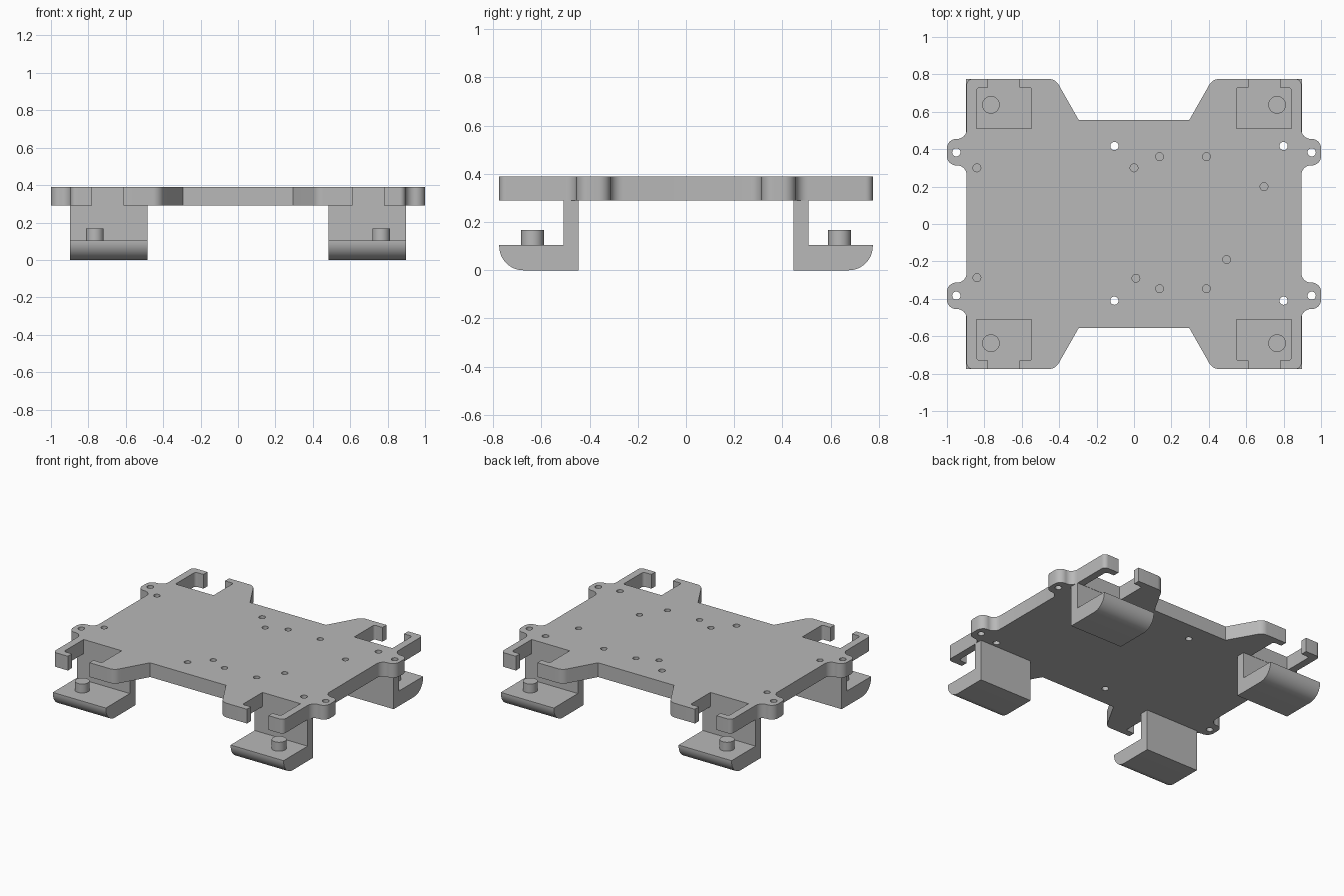
import bpy
import bmesh
import math
from mathutils import Vector, Matrix

cube = bpy.data.objects.get("Cube")
if cube:
    bpy.data.objects.remove(cube, do_unlink=True)

GREY = (0.48, 0.48, 0.48, 1)
mat = bpy.data.materials.new("plain grey")
mat.use_nodes = True
mat.diffuse_color = GREY
mat.node_tree.nodes["Principled BSDF"].inputs["Base Color"].default_value = GREY

PLATE_BOTTOM, PLATE_TOP, FOOT_TOP = 0.29, 0.39, 0.105


def rounded(points, steps=8):
    """Round each (x, y, radius) corner of a closed outline with an arc."""
    out = []
    for i, (x, y, r) in enumerate(points):
        p = Vector((x, y))
        if r == 0:
            out.append(p)
            continue
        a = (Vector(points[i - 1][:2]) - p).normalized()
        b = (Vector(points[(i + 1) % len(points)][:2]) - p).normalized()
        half = a.angle(b) / 2
        centre = p + (a + b).normalized() * (r / math.sin(half))
        start = p + a * (r / math.tan(half)) - centre
        turn = math.pi - 2 * half
        if a.x * b.y - a.y * b.x > 0:
            turn = -turn
        for k in range(steps + 1):
            out.append(centre + Matrix.Rotation(turn * k / steps, 2) @ start)
    return out


def add_prism(bm, outline, low, high, place):
    """Extrude an outline from low to high; place maps (u, v, w) to x, y, z."""
    rings = [[bm.verts.new(place(p[0], p[1], w)) for p in outline] for w in (low, high)]
    bm.faces.new(rings[0])
    bm.faces.new(rings[1])
    n = len(outline)
    for i in range(n):
        j = (i + 1) % n
        bm.faces.new((rings[0][i], rings[0][j], rings[1][j], rings[1][i]))


def upright(u, v, w):
    return (u, v, w)


def circle(x, y, r, n=24):
    return [(x + r * math.cos(2 * math.pi * k / n), y + r * math.sin(2 * math.pi * k / n))
            for k in range(n)]


def make_object(name, bm):
    bmesh.ops.recalc_face_normals(bm, faces=bm.faces[:])
    mesh = bpy.data.meshes.new(name)
    bm.to_mesh(mesh)
    bm.free()
    mesh.materials.append(mat)
    obj = bpy.data.objects.new(name, mesh)
    bpy.context.collection.objects.link(obj)
    return obj


def smooth(obj):
    bpy.ops.object.select_all(action="DESELECT")
    obj.select_set(True)
    bpy.context.view_layer.objects.active = obj
    bpy.ops.object.shade_smooth_by_angle(angle=math.radians(30))


# One quarter of the plate: slanted waist, slotted corner bay, screw ear
quarter = [
    (0.295, 0.555, 0), (0.42, 0.775, 0.06),
    (0.612, 0.775, 0), (0.612, 0.73, 0), (0.547, 0.73, 0.015), (0.547, 0.51, 0),
    (0.843, 0.51, 0), (0.843, 0.73, 0.02), (0.78, 0.73, 0), (0.78, 0.775, 0),
    (0.895, 0.775, 0.03),
    (0.895, 0.455, 0.05), (1.0, 0.455, 0.05), (1.0, 0.313, 0.05), (0.895, 0.313, 0.05),
]
outline = []
for sx, sy in ((1, 1), (1, -1), (-1, -1), (-1, 1)):
    part = [(sx * x, sy * y, r) for x, y, r in quarter]
    outline += part if sx == sy else part[::-1]
bm = bmesh.new()
add_prism(bm, rounded(outline), PLATE_BOTTOM, PLATE_TOP, upright)
plate = make_object("base_plate", bm)

# Through holes and blind holes
through = [(sx * 0.95, sy * 0.383) for sx in (-1, 1) for sy in (-1, 1)]
through += [(x, y) for x in (-0.105, 0.8) for y in (-0.41, 0.417)]
blind = [(-0.84, 0.3), (-0.84, -0.287), (0, 0.3), (0.01, -0.29), (0.695, 0.2), (0.495, -0.19)]
blind += [(x, y) for x in (0.137, 0.387) for y in (-0.346, 0.36)]
bm = bmesh.new()
for x, y in through:
    add_prism(bm, circle(x, y, 0.022), PLATE_BOTTOM - 0.05, PLATE_TOP + 0.05, upright)
for x, y in blind:
    add_prism(bm, circle(x, y, 0.021), PLATE_TOP - 0.07, PLATE_TOP + 0.05, upright)
cutter = make_object("hole_cutter", bm)
cutter.hide_render = True
cut = plate.modifiers.new("holes", "BOOLEAN")
cut.operation = "DIFFERENCE"
cut.solver = "EXACT"
cut.object = cutter
bpy.context.view_layer.objects.active = plate
bpy.ops.object.modifier_apply(modifier=cut.name)
bpy.data.objects.remove(cutter, do_unlink=True)
smooth(plate)

# Four hanging feet, each an L-shaped bracket with a locating peg
bracket = rounded([
    (0.447, 0, 0), (0.775, 0, 0.1), (0.775, FOOT_TOP, 0),
    (0.508, FOOT_TOP, 0), (0.508, PLATE_BOTTOM, 0), (0.447, PLATE_BOTTOM, 0),
], 12)
for sx, side in ((1, "left"), (-1, "right")):
    for sy, end in ((-1, "front"), (1, "back")):
        bm = bmesh.new()
        add_prism(bm, bracket, 0.485, 0.897, lambda u, v, w: (sx * w, sy * u, v))
        smooth(make_object(f"{end}_{side}_foot", bm))
        bm = bmesh.new()
        add_prism(bm, circle(sx * 0.765, sy * 0.637, 0.047, 32), FOOT_TOP, 0.168, upright)
        smooth(make_object(f"{end}_{side}_peg", bm))
